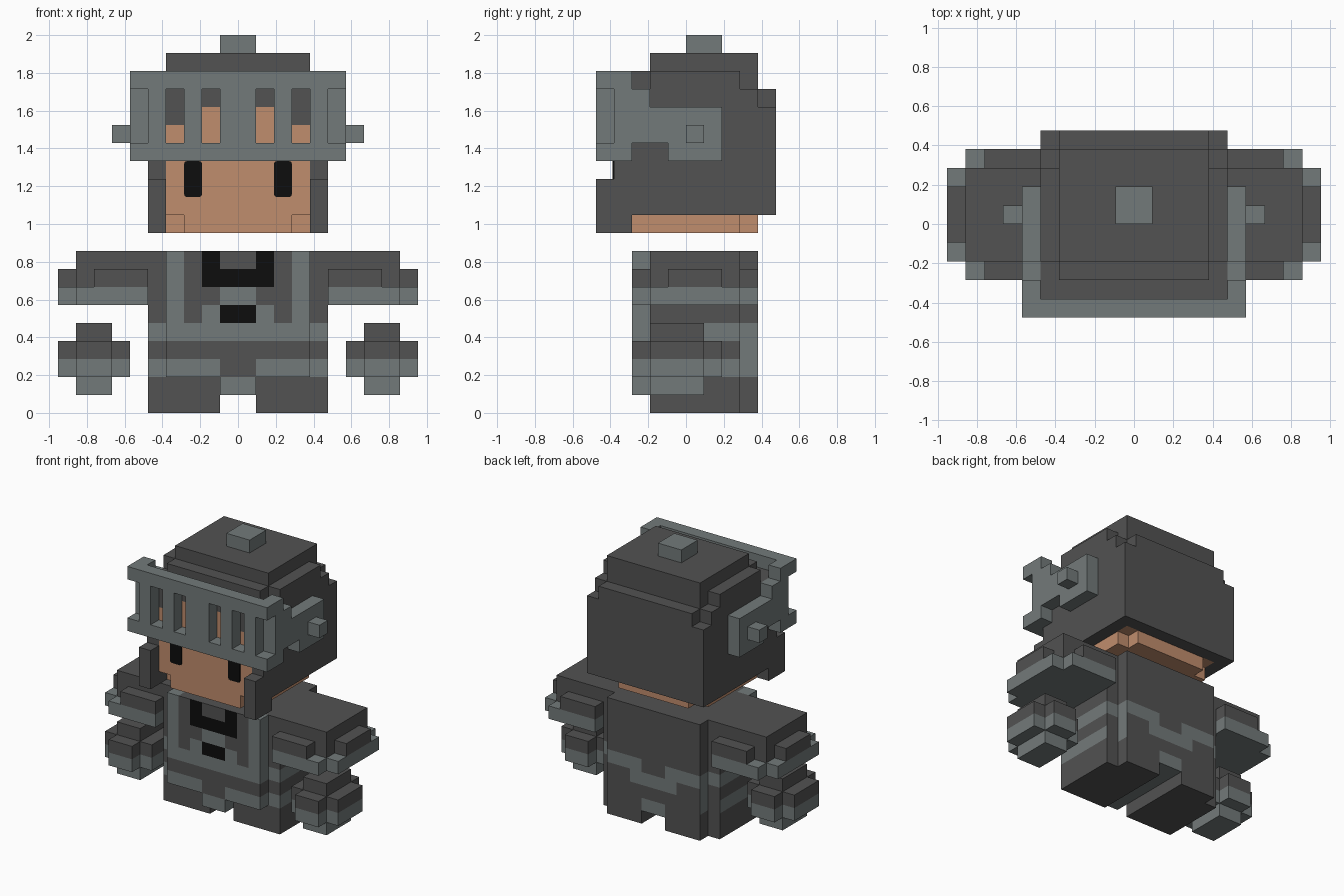
import bpy, bmesh
from itertools import product
from mathutils import Vector

if "Cube" in bpy.data.objects:
    bpy.data.objects.remove(bpy.data.objects["Cube"], do_unlink=True)

U = 2 / 21  # edge of one block
DARK, LIGHT, SKIN, BLACK = range(4)
MATS = []
for mat_name, rgb in (("dark iron", (0.084, 0.084, 0.084)), ("light steel", (0.171, 0.195, 0.195)),
                      ("skin", (0.527, 0.266, 0.153)), ("black", (0.004, 0.004, 0.004))):
    m = bpy.data.materials.new(mat_name)
    m.use_nodes = True
    m.diffuse_color = (*rgb, 1)
    m.node_tree.nodes["Principled BSDF"].inputs["Base Color"].default_value = (*rgb, 1)
    MATS.append(m)


def cells(boxes):
    """Grid cells covered by boxes (x0, x1, y0, y1, z0, z1)."""
    out = set()
    for x0, x1, y0, y1, z0, z1 in boxes:
        out |= set(product(range(x0, x1), range(y0, y1), range(z0, z1)))
    return out


def finish(name, bm):
    me = bpy.data.meshes.new(name)
    bm.to_mesh(me)
    bm.free()
    for m in MATS:
        me.materials.append(m)
    ob = bpy.data.objects.new(name, me)
    bpy.context.collection.objects.link(ob)
    return ob


def block_part(name, boxes, colour, cut=()):
    """Outer skin of joined boxes; colour is an index or a rule(cell centre, normal)."""
    solid = cells(boxes) - cells(cut)
    bm = bmesh.new()
    verts = {}

    def vert(p):
        key = tuple(round(c) for c in p)
        if key not in verts:
            verts[key] = bm.verts.new(Vector(key) * U)
        return verts[key]

    for c in sorted(solid):
        mid = Vector(c) + Vector((0.5, 0.5, 0.5))
        for axis, sign in product(range(3), (-1, 1)):
            n = Vector((0, 0, 0))
            n[axis] = sign
            if tuple(int(a + b) for a, b in zip(c, n)) in solid:
                continue
            t = Vector((0, 0, 0))
            t[(axis + 1) % 3] = 0.5
            b = n.cross(t)
            o = mid + n * 0.5
            f = bm.faces.new([vert(o + d) for d in (t + b, b - t, -t - b, t - b)])
            f.normal_update()
            if f.normal.dot(n) < 0:
                f.normal_flip()
            f.material_index = colour(mid, n) if callable(colour) else colour
    # Join flat neighbours of one colour
    bmesh.ops.dissolve_limit(bm, angle_limit=0.01, verts=bm.verts[:], edges=bm.edges[:],
                             delimit={'MATERIAL'})
    return finish(name, bm)


def side(boxes, s):
    """Boxes given for the left side, mirrored when s is -1."""
    return [b if s > 0 else (-b[1], -b[0], *b[2:]) for b in boxes]


def both(boxes):
    return side(boxes, 1) + side(boxes, -1)


# Head with stepped jaw corners
block_part("head", [(-4, 4, -4, 4, 11, 16), (-3, 3, -4, 4, 16, 17),
                    (-4, 4, -3, 3, 10, 11), (-3, 3, -4, 4, 10, 11)], SKIN)

# Helmet: hollow shell, stepped crown and cheek guards
block_part("helmet",
           [(-5, 5, -4, 4, 11, 18), (-5, 5, 4, 5, 11, 17), (-4, 4, 4, 5, 17, 18),
            (-5, 5, -2, 3, 18, 19), (-4, 4, -3, 4, 18, 19), (-4, 4, -2, 4, 19, 20)]
           + both([(4, 5, -5, -4, 10, 13), (4, 5, -4, -3, 10, 14)]),
           DARK, cut=[(-4, 4, -4, 4, 11, 16), (-3, 3, -4, 4, 16, 17)])
block_part("helmet_knob", [(-1, 1, 0, 2, 20, 21)], LIGHT)

# Visor: slotted front plate, side arms and pivots
block_part("visor",
           [(-6, 6, -5, -4, 14, 15), (-6, 6, -5, -4, 18, 19), (-5, 5, -5, -4, 15, 18)]
           + both([(5, 6, -4, -3, 14, 19), (5, 6, -3, -2, 15, 18), (5, 6, -2, -1, 15, 17),
                   (5, 6, -1, 2, 14, 17), (6, 7, 0, 1, 15, 16)]),
           LIGHT, cut=both([(1, 2, -5, -4, 15, 18), (3, 4, -5, -4, 15, 18)]))


def torso_colour(p, n):
    ax, row, front, back = abs(p.x), int(p.z), n.y < 0, n.y > 0
    if row == 1:
        return LIGHT
    if row == 2:
        return DARK if back or (front and ax < 1) else LIGHT
    if row == 3:
        return LIGHT if (back and ax < 2) or (n.x and p.y > 3) else DARK
    if row == 4:
        return DARK if back and ax < 1 else LIGHT
    if p.y < -2 and 3 < ax < 4:          # shoulder straps
        return LIGHT
    if front and p.y < -2:
        if ax < 1:                       # chest emblem and collar
            return {5: BLACK, 6: LIGHT, 7: BLACK}.get(row, DARK)
        if ax < 2:
            return {5: LIGHT, 7: BLACK, 8: BLACK}.get(row, DARK)
    return DARK


# Torso with belt, and the crotch plate
block_part("torso", [(-4, 4, -3, 4, 2, 9), (-5, 5, -2, 3, 2, 9), (-1, 1, -3, 4, 1, 2)],
           torso_colour)

ARM = [(5, 9, -2, 3, 6, 9), (5, 8, -3, 4, 6, 8), (8, 9, -3, 4, 6, 7),
       (9, 10, -2, 3, 6, 7), (9, 10, -1, 2, 7, 8)]
HAND = [(7, 9, -2, 1, 1, 5), (7, 9, -3, 2, 2, 4), (6, 10, -2, 1, 2, 4)]
LEG = [(1, 5, -2, 3, 0, 2), (1, 4, 3, 4, 0, 2)]

for s, label in ((1, "left"), (-1, "right")):
    # Arm and floating hand, dark above and light below
    block_part(label + "_arm", side(ARM, s), lambda p, n: DARK if p.z > 7 else LIGHT)
    block_part(label + "_hand", side(HAND, s), lambda p, n: DARK if p.z > 3 else LIGHT)
    block_part(label + "_leg", side(LEG, s), DARK)
    # Eye plate with softened corners
    bm = bmesh.new()
    bmesh.ops.create_cube(bm, size=1)
    bmesh.ops.scale(bm, vec=(U, 0.008, 2 * U), verts=bm.verts[:])
    corners = [e for e in bm.edges if abs(e.verts[0].co.y - e.verts[1].co.y) > 0.005]
    bmesh.ops.bevel(bm, geom=corners, offset=0.015, segments=2, affect='EDGES', profile=0.5)
    for f in bm.faces:
        f.material_index = BLACK
    eye = finish(label + "_eye", bm)
    eye.location = (s * 2.5 * U, -4 * U - 0.003, 13 * U)
